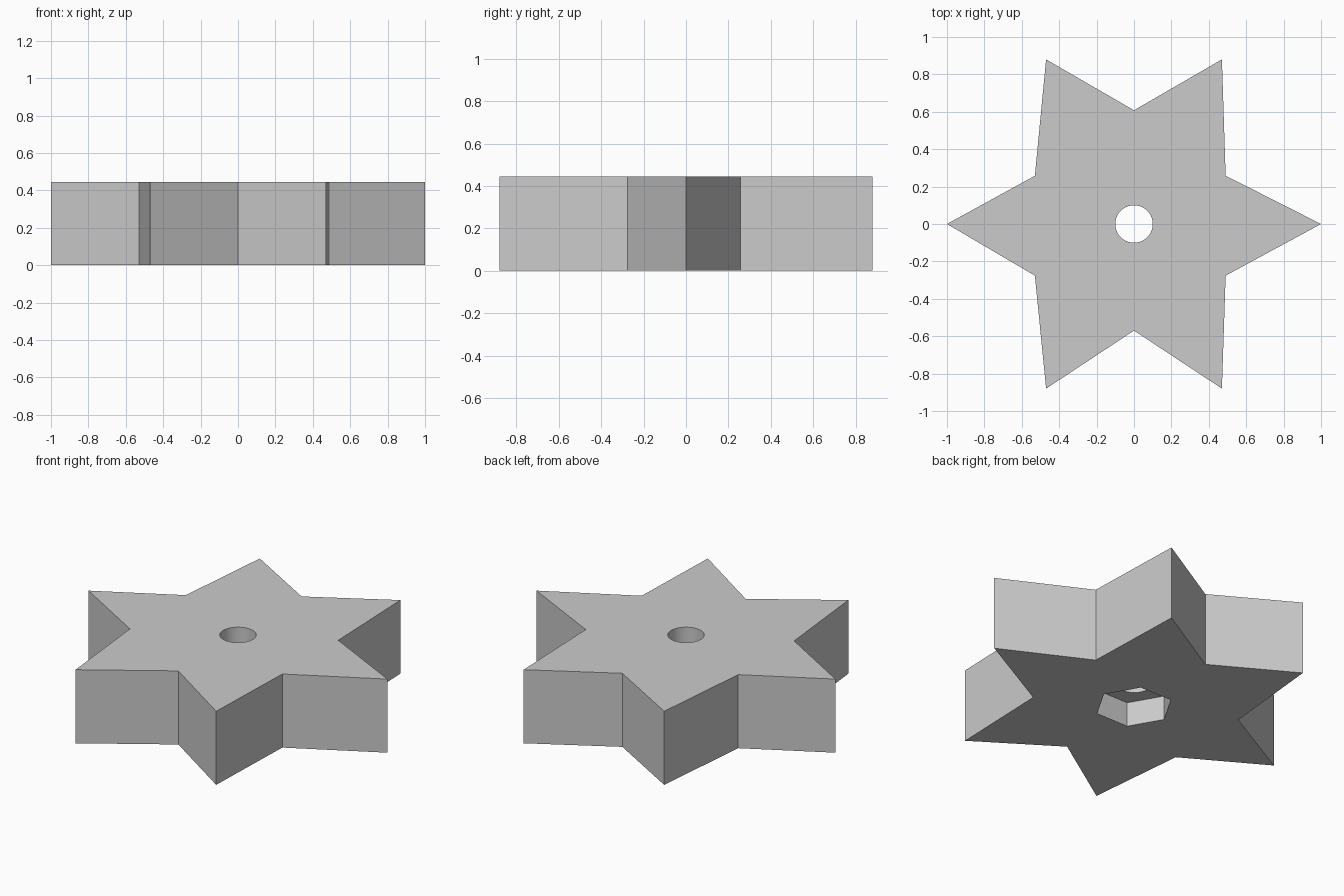
import bpy
import bmesh
from math import radians

HEIGHT = 0.445
POCKET_DEPTH = 0.148

if "Cube" in bpy.data.objects:
    bpy.data.objects.remove(bpy.data.objects["Cube"], do_unlink=True)

grey = bpy.data.materials.new("plain_grey")
grey.use_nodes = True
grey.diffuse_color = (0.6, 0.6, 0.6, 1)
grey.node_tree.nodes["Principled BSDF"].inputs["Base Color"].default_value = (0.6, 0.6, 0.6, 1)

# Star body: outline extruded upward
outline = [(1, 0), (0.49, 0.258), (0.47, 0.88), (0, 0.608), (-0.47, 0.88), (-0.53, 0.258),
           (-1, 0), (-0.53, -0.276), (-0.47, -0.88), (0, -0.57), (0.47, -0.88), (0.49, -0.276)]
bm = bmesh.new()
base = bm.faces.new([bm.verts.new((x, y, 0)) for x, y in outline])
top = bmesh.ops.extrude_face_region(bm, geom=[base])["geom"]
bmesh.ops.translate(bm, vec=(0, 0, HEIGHT),
                    verts=[v for v in top if isinstance(v, bmesh.types.BMVert)])
bmesh.ops.recalc_face_normals(bm, faces=bm.faces)
mesh = bpy.data.meshes.new("star_body")
bm.to_mesh(mesh)
bm.free()
mesh.materials.append(grey)
star = bpy.data.objects.new("star_body", mesh)
bpy.context.collection.objects.link(star)


def cut(name, sides, radius, z_low, z_high):
    """Cut a round or many-sided hole along z out of the star."""
    bpy.ops.mesh.primitive_cylinder_add(vertices=sides, radius=radius, depth=z_high - z_low,
                                        location=(0, 0, (z_low + z_high) / 2),
                                        rotation=(0, 0, radians(90)))
    cutter = bpy.context.object
    cutter.name = name
    cutter.hide_render = True
    cutter.data.materials.append(grey)
    mod = star.modifiers.new(name, "BOOLEAN")
    mod.operation = "DIFFERENCE"
    mod.solver = "EXACT"
    mod.object = cutter
    bpy.ops.object.select_all(action="DESELECT")
    star.select_set(True)
    bpy.context.view_layer.objects.active = star
    bpy.ops.object.modifier_apply(modifier=name)
    bpy.data.objects.remove(cutter, do_unlink=True)


# Nut pocket underneath and bolt hole right through
cut("nut_pocket", 6, 0.215, -0.1, POCKET_DEPTH)
cut("bolt_hole", 64, 0.1, -0.2, HEIGHT + 0.1)

bpy.ops.object.shade_smooth_by_angle(angle=radians(30))
